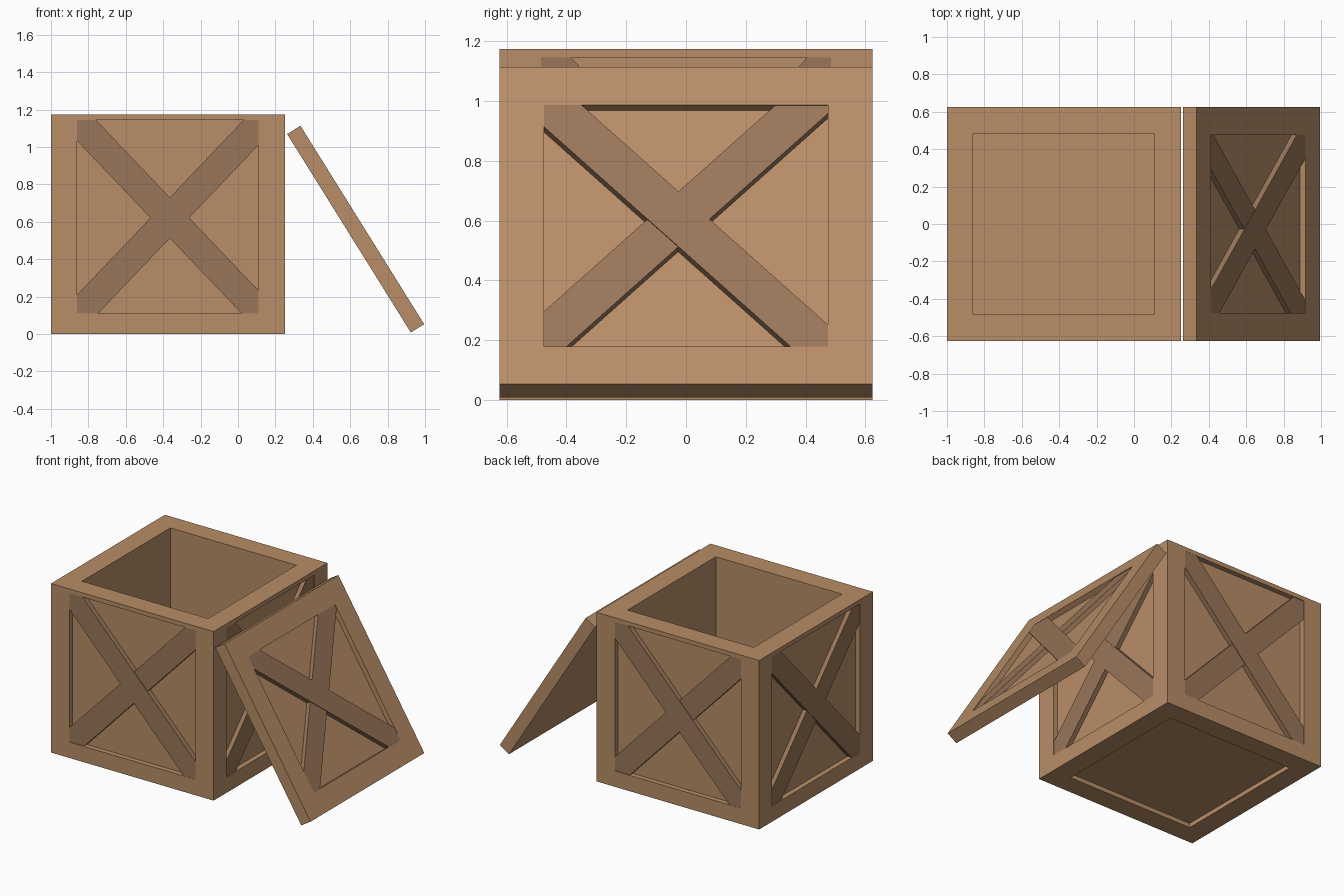
import bpy, bmesh
from math import radians, atan2
from mathutils import Matrix, Vector

if "Cube" in bpy.data.objects:
    bpy.data.objects.remove(bpy.data.objects["Cube"])

DEPTH = 0.035      # recess depth of every framed panel
BAR = 0.15         # width of the cross braces


def material(name, rgb):
    m = bpy.data.materials.new(name)
    m.diffuse_color = (*rgb, 1)
    m.use_nodes = True
    m.node_tree.nodes["Principled BSDF"].inputs["Base Color"].default_value = m.diffuse_color
    return m


wood = material("wood", (0.48, 0.27, 0.136))
dark_wood = material("dark_wood", (0.32, 0.18, 0.1))


def finish(name, bm, mat, matrix=Matrix()):
    bmesh.ops.recalc_face_normals(bm, faces=bm.faces)
    me = bpy.data.meshes.new(name)
    bm.to_mesh(me)
    bm.free()
    me.materials.append(mat)
    ob = bpy.data.objects.new(name, me)
    ob.matrix_world = matrix
    bpy.context.collection.objects.link(ob)
    return ob


def box(size, centre):
    bm = bmesh.new()
    bmesh.ops.create_cube(bm, size=1)
    bmesh.ops.scale(bm, vec=size, verts=bm.verts)
    bmesh.ops.translate(bm, vec=centre, verts=bm.verts)
    bm.normal_update()
    return bm


def face_towards(bm, n):
    return max(bm.faces, key=lambda f: f.normal.dot(n) * 10 + f.calc_center_median().dot(n))


def recess(bm, normal, border, depth, z_range=None):
    """Inset the face that looks along normal, then push it in."""
    n = Vector(normal)
    face = face_towards(bm, n)
    bmesh.ops.inset_individual(bm, faces=[face], thickness=border, use_even_offset=True)
    if z_range:
        mid = face.calc_center_median().z
        for v in face.verts:
            v.co.z = z_range[v.co.z > mid]
    new = bmesh.ops.extrude_discrete_faces(bm, faces=[face])["faces"][0]
    bmesh.ops.translate(bm, vec=-n * depth, verts=new.verts)
    bm.normal_update()


def brace(name, matrix, half_w, half_h, direction, shift, drop):
    """Diagonal board trimmed to the recess; local z = 0 is the frame surface."""
    bm = box((3, BAR, DEPTH - drop), (0, 0, -(DEPTH + drop) / 2))
    angle = direction * atan2(1.05, 1)
    bm.transform(Matrix.Translation((0, shift, 0)) @ Matrix.Rotation(angle, 4, 'Z'))
    for n, d in (((1, 0, 0), half_w), ((-1, 0, 0), half_w),
                 ((0, 1, 0), half_h), ((0, -1, 0), half_h)):
        bmesh.ops.bisect_plane(bm, geom=bm.verts[:] + bm.edges[:] + bm.faces[:],
                               plane_co=Vector(n) * d, plane_no=n, clear_outer=True)
        bmesh.ops.holes_fill(bm, edges=[e for e in bm.edges if e.is_boundary])
    finish(name, bm, dark_wood, matrix)


def cross(name, matrix, half_w, half_h, shift_a, shift_b):
    brace(name + "_upper_brace", matrix, half_w, half_h, -1, shift_a, 0.001)
    brace(name + "_lower_brace", matrix, half_w, half_h, 1, shift_b, 0.005)


# Crate body: framed sides, framed underside, open hollow top
body = box((1.25, 1.25, 1.175), (-0.375, 0, 0.5875))
for n in ((1, 0, 0), (-1, 0, 0), (0, 1, 0), (0, -1, 0)):
    recess(body, n, 0.14, DEPTH, (0.11, 1.145))
recess(body, (0, 0, -1), 0.14, 0.03)
recess(body, (0, 0, 1), 0.14, 1.075)
finish("crate_body", body, wood)

# Cross braces on the four sides
for i, side in enumerate(("front", "right", "back", "left")):
    m = (Matrix.Translation((-0.375, 0, 0.6275)) @ Matrix.Rotation(radians(90 * i), 4, 'Z')
         @ Matrix.Translation((0, -0.625, 0)) @ Matrix.Rotation(radians(90), 4, 'X'))
    cross(side, m, 0.485, 0.5175, 0.005, -0.017)

# Lid leaning against the right side, with its own braces
lid_matrix = Matrix.Translation((0.629, 0, 0.561)) @ Matrix.Rotation(radians(58.06), 4, 'Y')
lid = box((1.25, 1.25, 0.084), (0, 0, 0))
recess(lid, (0, 0, 1), 0.149, DEPTH)
finish("lid", lid, wood, lid_matrix)
cross("lid", lid_matrix @ Matrix.Translation((0, 0, 0.042)) @ Matrix.Rotation(radians(90), 4, 'Z'),
      0.476, 0.476, 0.0, 0.055)
